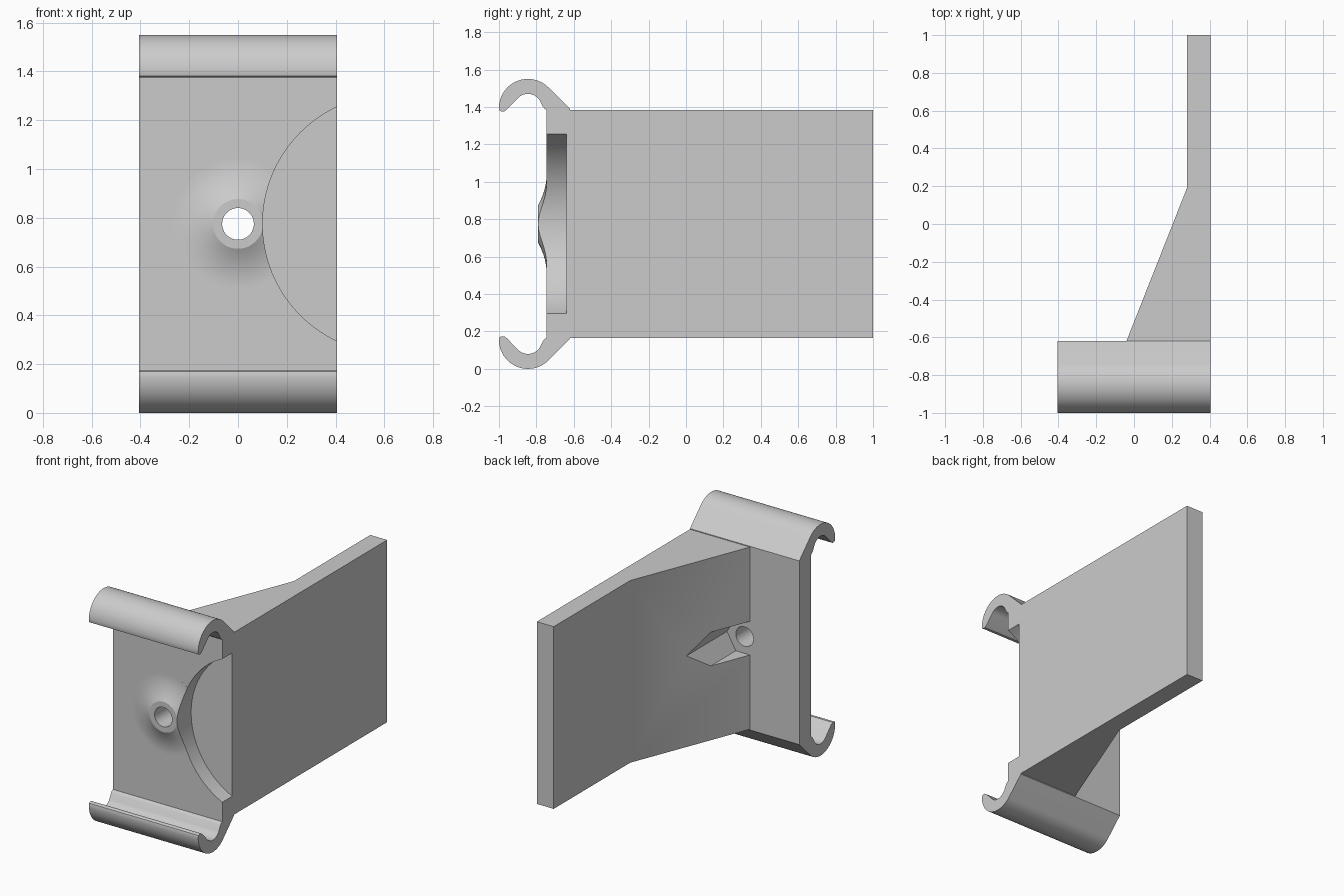
import bpy, bmesh
from math import pi, sin, cos, radians
from mathutils import Matrix, Vector

cube = bpy.data.objects.get("Cube")
if cube:
    bpy.data.objects.remove(cube, do_unlink=True)

HALF_W = 0.405      # half width of the clip
MID_Z = 0.775       # height of the mirror plane
FRONT, BACK = -0.745, -0.62

grey = bpy.data.materials.new("light grey plastic")
grey.use_nodes = True
colour = (0.6, 0.6, 0.6, 1)
grey.diffuse_color = colour
grey.node_tree.nodes["Principled BSDF"].inputs["Base Color"].default_value = colour


def finish(name, bm):
    bmesh.ops.recalc_face_normals(bm, faces=bm.faces)
    mesh = bpy.data.meshes.new(name)
    bm.to_mesh(mesh)
    bm.free()
    obj = bpy.data.objects.new(name, mesh)
    bpy.context.collection.objects.link(obj)
    mesh.materials.append(grey)
    return obj


def prism(name, points, direction):
    """Extrude a closed loop of 3D points along a direction."""
    bm = bmesh.new()
    face = bm.faces.new([bm.verts.new(p) for p in points])
    new = bmesh.ops.extrude_face_region(bm, geom=[face])["geom"]
    bmesh.ops.translate(bm, vec=direction,
                        verts=[v for v in new if isinstance(v, bmesh.types.BMVert)])
    return finish(name, bm)


def rod(name, x, radius, y0, y1, sides):
    """Cylinder along y, with a corner pointing to +x."""
    ring = [(x + radius * cos(2 * pi * i / sides), y0,
             MID_Z + radius * sin(2 * pi * i / sides)) for i in range(sides)]
    return prism(name, ring, (0, y1 - y0, 0))


def combine(obj, other, operation):
    mod = obj.modifiers.new(operation, 'BOOLEAN')
    mod.object, mod.operation, mod.solver = other, operation, 'EXACT'
    bpy.context.view_layer.objects.active = obj
    bpy.ops.object.modifier_apply(modifier=mod.name)
    bpy.data.objects.remove(other, do_unlink=True)


def arc(radius, start, end, steps):
    angles = [radians(start + (end - start) * i / steps) for i in range(steps + 1)]
    return [(-0.845 + radius * cos(a), 1.395 + radius * sin(a)) for a in angles]


# Clip plate with a hooked lip at top and bottom, one profile across the width
upper = [(BACK, 1.39)] + arc(0.155, 45, 180, 28)
upper += [(-0.997, 1.381), (-0.988, 1.376), (-0.972, 1.376), (-0.958, 1.386)]
upper += arc(0.075, 135, 35, 16) + [(-0.765, 1.402), (-0.755, 1.39), (FRONT, 1.385)]
lower = [(y, 2 * MID_Z - z) for y, z in reversed(upper)]
clip = prism("clip_plate", [(-HALF_W, y, z) for y, z in upper + lower],
             (2 * HALF_W, 0, 0))

# Flared boss around the screw hole
bm = bmesh.new()
steps = 14
profile = [(0, -0.79)]
for i in range(steps + 1):
    t = i / steps
    profile.append((0.102 + 0.163 * t, FRONT - 0.0003 - 0.0447 * (1 - t) ** 2))
profile += [(0.265, -0.70), (0, -0.70)]
verts = [bm.verts.new((r, y, MID_Z)) for r, y in profile]
edges = [bm.edges.new(pair) for pair in zip(verts, verts[1:])]
bmesh.ops.spin(bm, geom=verts + edges, cent=(0, 0, MID_Z), axis=(0, 1, 0),
               angle=2 * pi, steps=64)
bmesh.ops.remove_doubles(bm, verts=bm.verts, dist=0.0001)
combine(clip, finish("boss", bm), 'UNION')

# Round recess on the left edge, and the screw hole
combine(clip, rod("recess_cutter", 0.631, 0.53, -0.9, -0.64, 128), 'DIFFERENCE')
combine(clip, rod("hole_cutter", 0, 0.065, -0.9, -0.5, 48), 'DIFFERENCE')

# Rear fin thickened by a wedge where it meets the plate
outline = [(HALF_W, BACK), (HALF_W, 1), (0.28, 1), (0.28, 0.19), (-0.04, BACK)]
fin = prism("rear_fin", [(x, y, 0.165) for x, y in outline], (0, 0, 1.22))
# Hexagonal nut pocket
combine(fin, rod("pocket_cutter", 0, 0.13, -0.7, 0.3, 6), 'DIFFERENCE')

# Smooth curves, crisp edges
bpy.ops.object.select_all(action='DESELECT')
for obj in (clip, fin):
    obj.select_set(True)
bpy.context.view_layer.objects.active = clip
bpy.ops.object.shade_smooth_by_angle(angle=radians(25))
